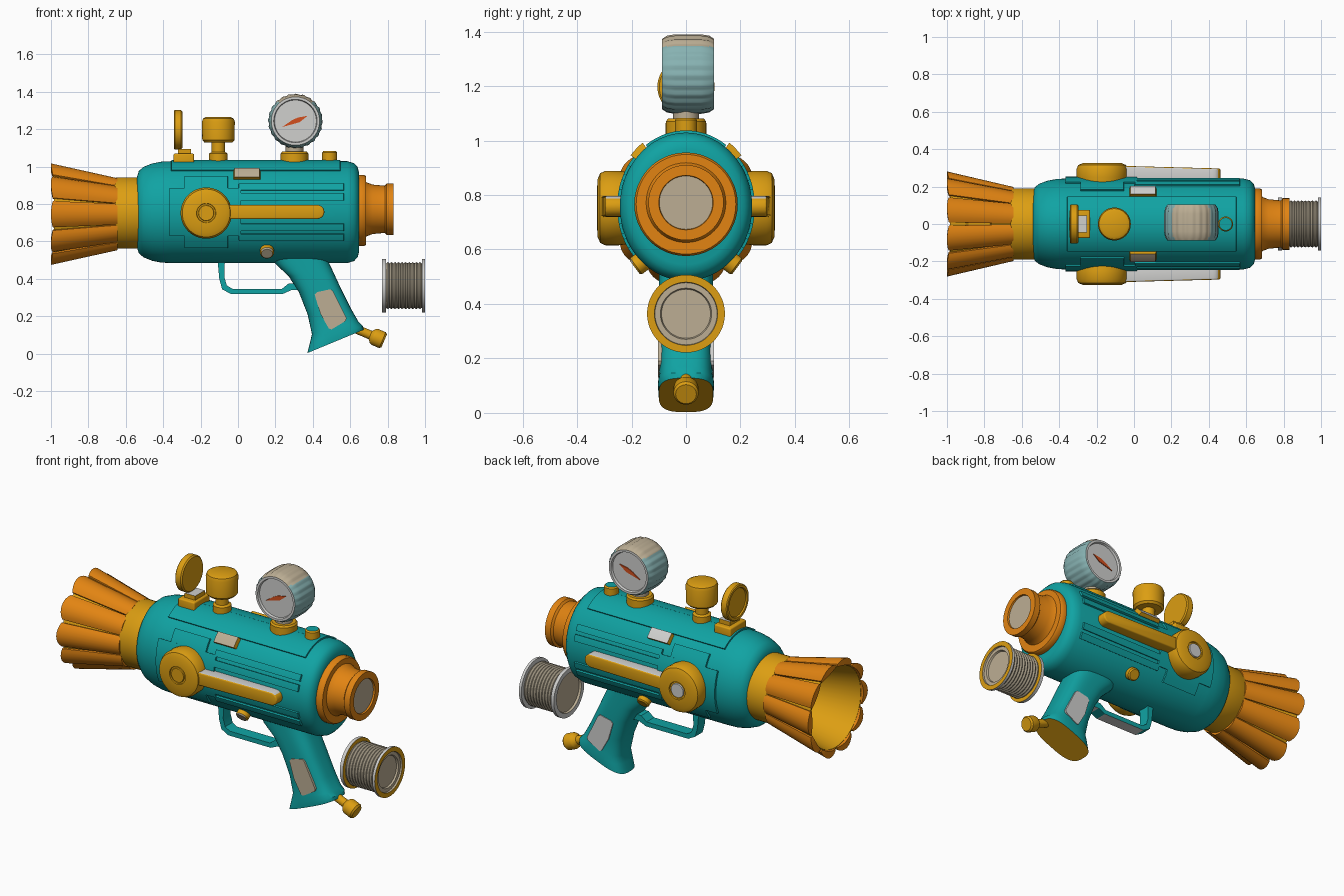
import bpy, bmesh, math
from mathutils import Vector

if "Cube" in bpy.data.objects:
    bpy.data.objects.remove(bpy.data.objects["Cube"])


def colour(name, r, g, b):
    m = bpy.data.materials.new(name)
    m.diffuse_color = [((c / 255 + 0.055) / 1.055) ** 2.4 for c in (r, g, b)] + [1]
    m.use_nodes = True
    m.node_tree.nodes["Principled BSDF"].inputs["Base Color"].default_value = m.diffuse_color
    return m


TEAL = colour("teal", 16, 163, 163)
ORANGE = colour("orange", 226, 132, 18)
GOLD = colour("gold", 220, 158, 18)
GREY = colour("light grey", 208, 208, 206)
BEIGE = colour("beige", 188, 174, 148)
WIRE = colour("wire", 160, 150, 130)
PALE = colour("pale teal", 135, 178, 178)
RED = colour("needle red", 212, 80, 30)
CZ = 0.757                 # height of the barrel axis
RY, RZ = 0.243, 0.272      # body half width and half height


def build(name, bm, mats, rule=None, angle=35):
    """Finish a bmesh: clean, paint faces by rule(centre, normal), smooth."""
    bmesh.ops.remove_doubles(bm, verts=bm.verts, dist=1e-5)
    bmesh.ops.recalc_face_normals(bm, faces=bm.faces)
    bm.normal_update()
    for f in bm.faces:
        f.smooth = True
        if rule:
            f.material_index = int(rule(f.calc_center_median(), f.normal))
    me = bpy.data.meshes.new(name)
    bm.to_mesh(me)
    bm.free()
    for m in (mats if isinstance(mats, (list, tuple)) else [mats]):
        me.materials.append(m)
    me.set_sharp_from_angle(angle=math.radians(angle))
    ob = bpy.data.objects.new(name, me)
    bpy.context.collection.objects.link(ob)
    return ob


def bridge(bm, rings, caps=False):
    for a, b in zip(rings, rings[1:]):
        for i in range(len(a)):
            j = (i + 1) % len(a)
            bm.faces.new((a[i], a[j], b[j], b[i]))
    if caps:
        bm.faces.new(rings[0])
        bm.faces.new(rings[-1])


def lathe(name, prof, mats, axis, loc, rule=None, segs=48, sz=1.0, knurl=0.0):
    """Turn (distance along axis, radius) points around an axis."""
    q = Vector((0, 0, 1)).rotation_difference(Vector(axis).normalized())
    bm, rings = bmesh.new(), []
    for t, r in prof:
        ring = []
        for i in range(segs):
            a = 2 * math.pi * i / segs
            k = r * (1 - knurl * (i % 4 // 2)) if r > 0.13 else r
            p = q @ Vector((k * math.cos(a), k * math.sin(a), t))
            p.z *= sz
            ring.append(bm.verts.new(p + Vector(loc)))
        rings.append(ring)
    bridge(bm, rings)
    bmesh.ops.remove_doubles(bm, verts=bm.verts, dist=1e-5)
    return build(name, bm, mats, rule)


def prism(name, pts, y0, y1, mats, rule=None, bevel=0.0):
    """Extrude an x-z outline between two y values."""
    bm = bmesh.new()
    bridge(bm, [[bm.verts.new((x, y, z)) for x, z in pts] for y in (y0, y1)], True)
    if bevel:
        bmesh.ops.recalc_face_normals(bm, faces=bm.faces)
        bmesh.ops.bevel(bm, geom=bm.edges[:], offset=bevel, segments=3, profile=0.5, affect='EDGES')
    return build(name, bm, mats, rule)


def rect(x0, x1, z0, z1):
    return [(x0, z0), (x1, z0), (x1, z1), (x0, z1)]


def panel(name, x0, x1, a0, a1, h, s, mats, rule=None):
    """Curved plate hugging the body; angles in degrees above the side."""
    bm, rings, n = bmesh.new(), [], 10
    for i in range(n + 1):
        a = math.radians(a0 + (a1 - a0) * i / n)
        ring = []
        for x, d in ((x0, -0.02), (x0 + h / 2, h), (x1 - h / 2, h), (x1, -0.02)):
            ring.append(bm.verts.new((x, s * (RY + d) * math.cos(a), CZ + (RZ + d) * math.sin(a))))
        rings.append(ring)
    bridge(bm, rings, True)
    return build(name, bm, mats, rule)


X, Z = (1, 0, 0), (0, 0, 1)

# Main body
lathe("body", [(-0.54, 0), (-0.54, 0.17), (-0.53, 0.197), (-0.505, 0.216), (-0.46, 0.232), (-0.41, 0.241),
               (-0.36, RY), (0.585, RY), (0.62, 0.234), (0.64, 0.215), (0.647, 0.19), (0.647, 0)],
      TEAL, X, (0, 0, CZ), segs=64, sz=1) .name = "body"
for v in bpy.data.objects["body"].data.vertices:
    v.co.z = CZ + (v.co.z - CZ) * RZ / RY

# Muzzle collar and inner funnel
lathe("muzzle_collar", [(-0.66, 0), (-0.66, 0.185), (-0.65, 0.19), (-0.53, 0.19), (-0.53, 0)], GOLD, X, (0, 0, 0.752))
lathe("muzzle_funnel", [(-0.64, 0.172), (-0.985, 0.246), (-0.985, 0.236), (-0.65, 0.160), (-0.65, 0)],
      GOLD, X, (0, 0, 0.746))

# Ten crowned petals around the muzzle
for k in range(10):
    bm, rings = bmesh.new(), []
    for i in range(9):
        u = i / 4 - 1
        ring = []
        for x, ro, ri, w in ((-0.645, 0.186 + 0.012 * (1 - u * u), 0.168, 17.5),
                             (-0.99, 0.255 + 0.026 * (1 - u * u), 0.240, 16)):
            a = math.radians(36 * k + u * w)
            pair = [bm.verts.new((x + (0.01 * -(1 - u * u) if x < -0.9 else 0), r * math.cos(a),
                                  0.746 + r * math.sin(a))) for r in (ro, ri)]
            ring += pair if x > -0.9 else pair[::-1]
        rings.append(ring)
    bridge(bm, rings, True)
    build("muzzle_petal", bm, ORANGE)

# Rear ring and nozzle with beige end
lathe("rear_ring", [(0.63, 0), (0.63, 0.186), (0.64, 0.19), (0.675, 0.19), (0.685, 0.183), (0.685, 0)],
      ORANGE, X, (0, 0, 0.766))
lathe("rear_nozzle", [(0.68, 0.15), (0.69, 0.143), (0.72, 0.132), (0.785, 0.126), (0.795, 0.138), (0.832, 0.138),
                      (0.832, 0.1), (0.822, 0.098), (0.822, 0)],
      [ORANGE, BEIGE], X, (0, 0, 0.772),
      lambda c, n: n.x > 0.9 and math.hypot(c.y, c.z - 0.772) < 0.099)

# Side details, both sides
for s in (-1, 1):
    patch = BEIGE if s < 0 else GREY
    panel("side_pad_wide", -0.37, 0.02, -27, 27, 0.01, s, TEAL)
    panel("side_pad_tall", -0.29, -0.05, -43, 43, 0.01, s, TEAL)
    for a in (17, 29):
        for m in (-1, 1):
            panel("side_rib", 0.0, 0.57, m * a - 4, m * a + 4, 0.01, s, TEAL)
    panel("shoulder_panel", -0.36, 0.55, 54, 89.9, 0.008, s, TEAL)
    panel("upper_slot", -0.03, 0.125, 40, 53, 0.022, s, [GOLD, patch],
          lambda c, n: abs(n.x) < 0.3 and s * n.y > 0.3 and n.z > 0.3)
    # Round lever hub, cap and arm
    lathe("lever_hub", [(0.2, 0), (0.2, 0.13), (0.25, 0.137), (0.295, 0.137), (0.315, 0.128), (0.325, 0.105),
                        (0.327, 0.052), (0.32, 0.05), (0.32, 0.042), (0.327, 0.04), (0.327, 0)],
          [GOLD, GREY], (0, s, 0), (-0.17, 0, 0.752),
          lambda c, n: s > 0 and math.hypot(c.x + 0.17, c.z - 0.752) < 0.041)
    arm = [(-0.12, 0.72), (0.425, 0.72)] + [(0.425 + 0.038 * math.cos(t), 0.758 + 0.038 * math.sin(t))
           for t in (-1.1, -0.55, 0, 0.55, 1.1)] + [(0.425, 0.796), (-0.12, 0.796)]
    ob = prism("lever_arm", arm, s * 0.225, s * 0.312, [GOLD, GREY], lambda c, n: n.z > 0.75, 0.008)
    for v in ob.data.vertices:
        v.co.y -= s * 0.03 * max(0, v.co.x + 0.05)
    # Pivot pin above the grip
    lathe("pivot_pin", [(-0.05, 0), (-0.05, 0.037), (0.035, 0.037), (0.042, 0.03), (0.042, 0)], [GOLD, patch],
          (0, s * 0.8, -0.6), (0.155, s * 0.155, 0.56), lambda c, n: s < 0 and -n.y > 0.75, segs=24)
    # Grip inlay
    prism("grip_inlay", [(0.41, 0.315), (0.425, 0.33), (0.495, 0.345), (0.508, 0.335), (0.58, 0.19), (0.575, 0.175),
                         (0.50, 0.13), (0.485, 0.135), (0.44, 0.215)], s * 0.08, s * 0.103, patch)

# Grip, lofted between left and right outline points
bm, rings = bmesh.new(), []
for lx, lz, rx, rz, w in ((0.16, 0.55, 0.46, 0.57, 0.1), (0.2, 0.48, 0.485, 0.49, 0.1), (0.27, 0.415, 0.513, 0.43, 0.1),
                          (0.325, 0.33, 0.55, 0.35, 0.1), (0.372, 0.21, 0.605, 0.24, 0.096),
                          (0.395, 0.105, 0.645, 0.17, 0.098), (0.385, 0.06, 0.668, 0.148, 0.103),
                          (0.37, 0.003, 0.672, 0.128, 0.1)):
    ring = []
    for i in range(40):
        a = 2 * math.pi * (i + 0.5) / 40
        c, q = (math.copysign(abs(f) ** 0.65, f) for f in (math.cos(a), math.sin(a)))
        ring.append(bm.verts.new(((lx + rx) / 2 + (rx - lx) / 2 * c, w * q, (lz + rz) / 2 + (rz - lz) / 2 * c)))
    rings.append(ring)
bridge(bm, rings, True)
build("grip", bm, [TEAL, GOLD], lambda c, n: n.z < -0.8 and c.z < 0.1)

# Trigger guard
prism("trigger_guard", [(-0.11, 0.51), (-0.1, 0.4), (-0.085, 0.345), (-0.04, 0.32), (0.24, 0.32), (0.285, 0.34),
                        (0.36, 0.34), (0.36, 0.38), (0.27, 0.375), (0.235, 0.347), (-0.03, 0.347), (-0.06, 0.365),
                        (-0.073, 0.41), (-0.07, 0.51)], -0.035, 0.035, [TEAL, GREY], lambda c, n: n.z < -0.95)

# Valve at the foot of the grip
lathe("grip_valve", [(-0.02, 0), (-0.02, 0.024), (0.09, 0.024), (0.105, 0.042), (0.115, 0.046), (0.16, 0.046),
                     (0.17, 0.038), (0.17, 0)], GOLD, (0.92, 0, -0.39), (0.625, 0, 0.135), segs=32)

# Sight: foot and upright disc
prism("sight_foot", rect(-0.345, -0.235, 1.0, 1.07), -0.075, 0.075, GOLD, bevel=0.008)
prism("sight_bracket", rect(-0.32, -0.25, 1.05, 1.095), -0.045, 0.045, [GOLD, GREY], lambda c, n: n.z > 0.9)
lathe("sight_disc", [(-0.335, 0), (-0.335, 0.082), (-0.343, 0.085), (-0.343, 0.1), (-0.338, 0.105), (-0.305, 0.105),
                     (-0.298, 0.098), (-0.298, 0)], GOLD, X, (0, 0, 1.197))

# Top knob
lathe("top_knob", [(1.0, 0), (1.0, 0.05), (1.07, 0.05), (1.078, 0.036), (1.128, 0.036), (1.13, 0.075), (1.142, 0.086),
                   (1.24, 0.088), (1.257, 0.082), (1.265, 0.066), (1.265, 0)], GOLD, Z, (-0.105, 0, 0))

# Pressure gauge with a dial and needle on both faces
lathe("gauge_foot", [(1.0, 0), (1.0, 0.074), (1.07, 0.074), (1.08, 0.066), (1.08, 0)], GOLD, Z, (0.302, 0, 0))
lathe("gauge_neck", [(1.07, 0), (1.07, 0.047), (1.13, 0.047), (1.13, 0)], BEIGE, Z, (0.302, 0, 0))
lathe("gauge", [(-0.075, 0), (-0.075, 0.112), (-0.088, 0.116), (-0.088, 0.129), (-0.07, 0.141), (-0.04, 0.146),
                (0.055, 0.146), (0.085, 0.141), (0.103, 0.129), (0.103, 0.116), (0.09, 0.112), (0.09, 0)],
      [PALE, BEIGE, GREY], (0, 1, 0), (0.307, 0, 1.244),
      lambda c, n: 2 if math.hypot(c.x - 0.307, c.z - 1.244) < 0.128 else c.z > 1.345, segs=96, knurl=0.025)
for y in (-0.08, 0.089):
    prism("gauge_needle", [(0.237, 1.212), (0.295, 1.228), (0.33, 1.238), (0.372, 1.272), (0.318, 1.262),
                           (0.285, 1.246)], y, y + 0.006, RED)

# Small filler cap behind the gauge
lathe("filler_cap", [(1.0, 0), (1.0, 0.04), (1.075, 0.04), (1.083, 0.034), (1.083, 0)], [GOLD, TEAL], Z, (0.49, 0, 0),
      lambda c, n: n.z > 0.9, segs=32)

# Wire spool with ridged winding
wind = [(0.792 + 0.0095 * i, 0.126 if i % 2 else 0.119) for i in range(21)]
lathe("wire_spool", [(0.782, 0), (0.782, 0.112), (0.77, 0.116), (0.77, 0.143), (0.79, 0.143), (0.79, 0.119)] + wind +
      [(0.984, 0.119), (0.984, 0.143), (1.0, 0.143), (1.0, 0.116), (0.99, 0.114), (0.99, 0.094), (0.98, 0.09), (0.98, 0)],
      [GREY, BEIGE, GOLD, WIRE], X, (0, 0, 0.364),
      lambda c, n: 1 if math.hypot(c.y, c.z - 0.364) < 0.1155 else
      (3 if 0.7915 < c.x < 0.9835 else (2 if n.x > 0.5 else 0)))
